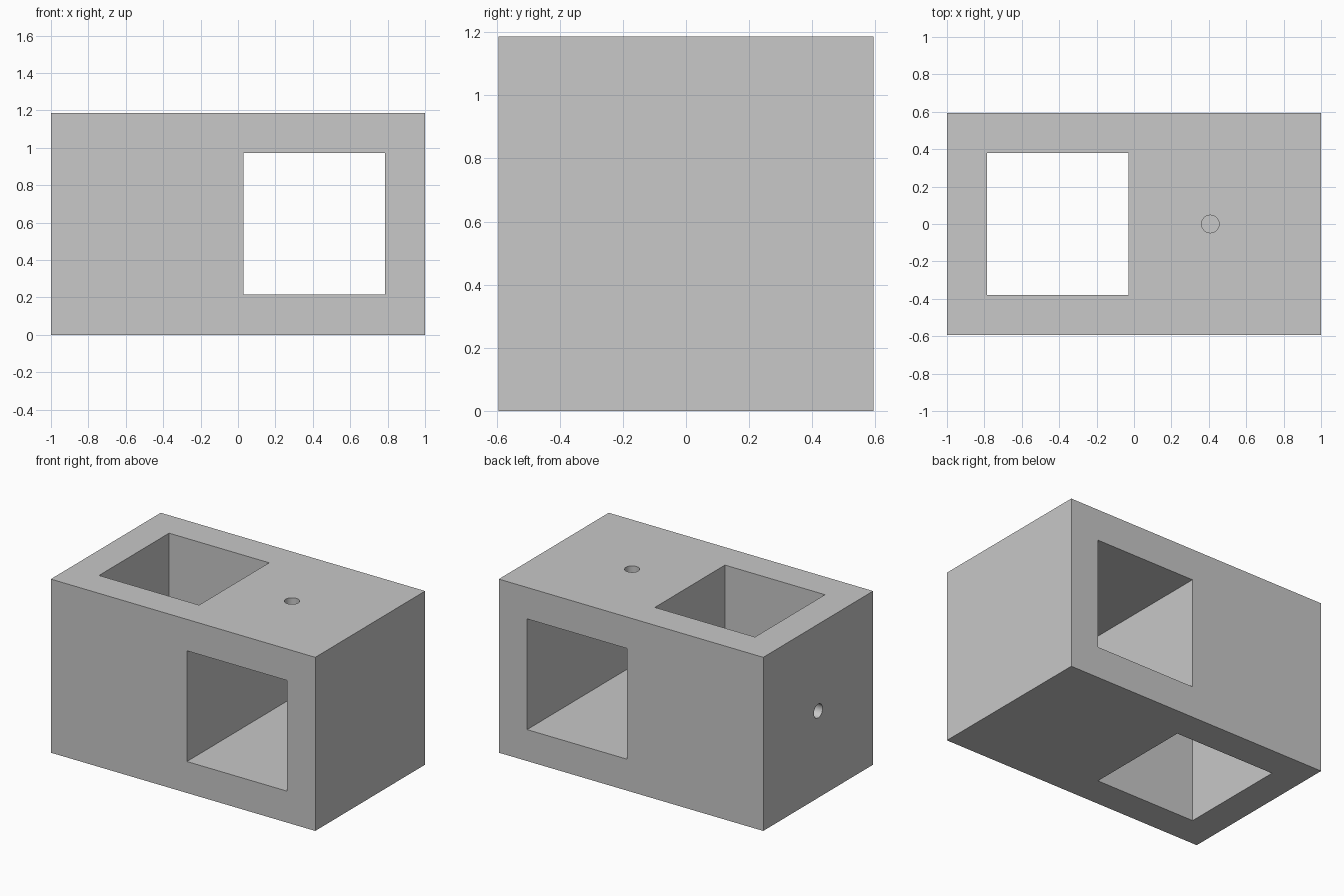
import bpy
from math import pi

cube = bpy.data.objects.get("Cube")
if cube:
    bpy.data.objects.remove(cube, do_unlink=True)

WIDTH, DEPTH = 2.0, 1.187
MID = DEPTH / 2           # height of the block centre
TUNNEL = 0.757            # side of the square openings
OFFSET = 0.408            # distance of each opening from the centre
HOLE_RADIUS = 0.047

grey = bpy.data.materials.new("plain grey")
grey.use_nodes = True
grey.diffuse_color = (0.58, 0.58, 0.58, 1)
grey.node_tree.nodes["Principled BSDF"].inputs["Base Color"].default_value = grey.diffuse_color


def box(name, size, location):
    bpy.ops.mesh.primitive_cube_add(size=1, location=location)
    obj = bpy.context.object
    obj.name = name
    obj.scale = size
    bpy.ops.object.transform_apply(location=False, rotation=False, scale=True)
    obj.data.materials.append(grey)
    return obj


def pin(name, length, location, rotation):
    bpy.ops.mesh.primitive_cylinder_add(vertices=48, radius=HOLE_RADIUS, depth=length,
                                        location=location, rotation=rotation)
    obj = bpy.context.object
    obj.name = name
    obj.data.materials.append(grey)
    return obj


block = box("connector_block", (WIDTH, DEPTH, DEPTH), (0, 0, MID))

# Two crossing square tunnels, each with a screw hole through one wall
cutters = [
    box("front_tunnel_cutter", (TUNNEL, 2, TUNNEL), (OFFSET, 0, MID)),
    box("upright_tunnel_cutter", (TUNNEL, TUNNEL, 2), (-OFFSET, 0, MID)),
    pin("top_screw_hole_cutter", 0.6, (OFFSET, 0, DEPTH), (0, 0, 0)),
    pin("side_screw_hole_cutter", 0.6, (-WIDTH / 2, 0, MID), (0, pi / 2, 0)),
]

# Cut the openings and bake the result
bpy.ops.object.select_all(action="DESELECT")
block.select_set(True)
bpy.context.view_layer.objects.active = block
for cutter in cutters:
    cut = block.modifiers.new(cutter.name, "BOOLEAN")
    cut.operation = "DIFFERENCE"
    cut.solver = "EXACT"
    cut.object = cutter
    bpy.ops.object.modifier_apply(modifier=cut.name)
for cutter in cutters:
    bpy.data.objects.remove(cutter, do_unlink=True)

# Round hole walls shade smoothly, block edges stay crisp
bpy.ops.object.shade_smooth_by_angle(angle=pi / 6)
